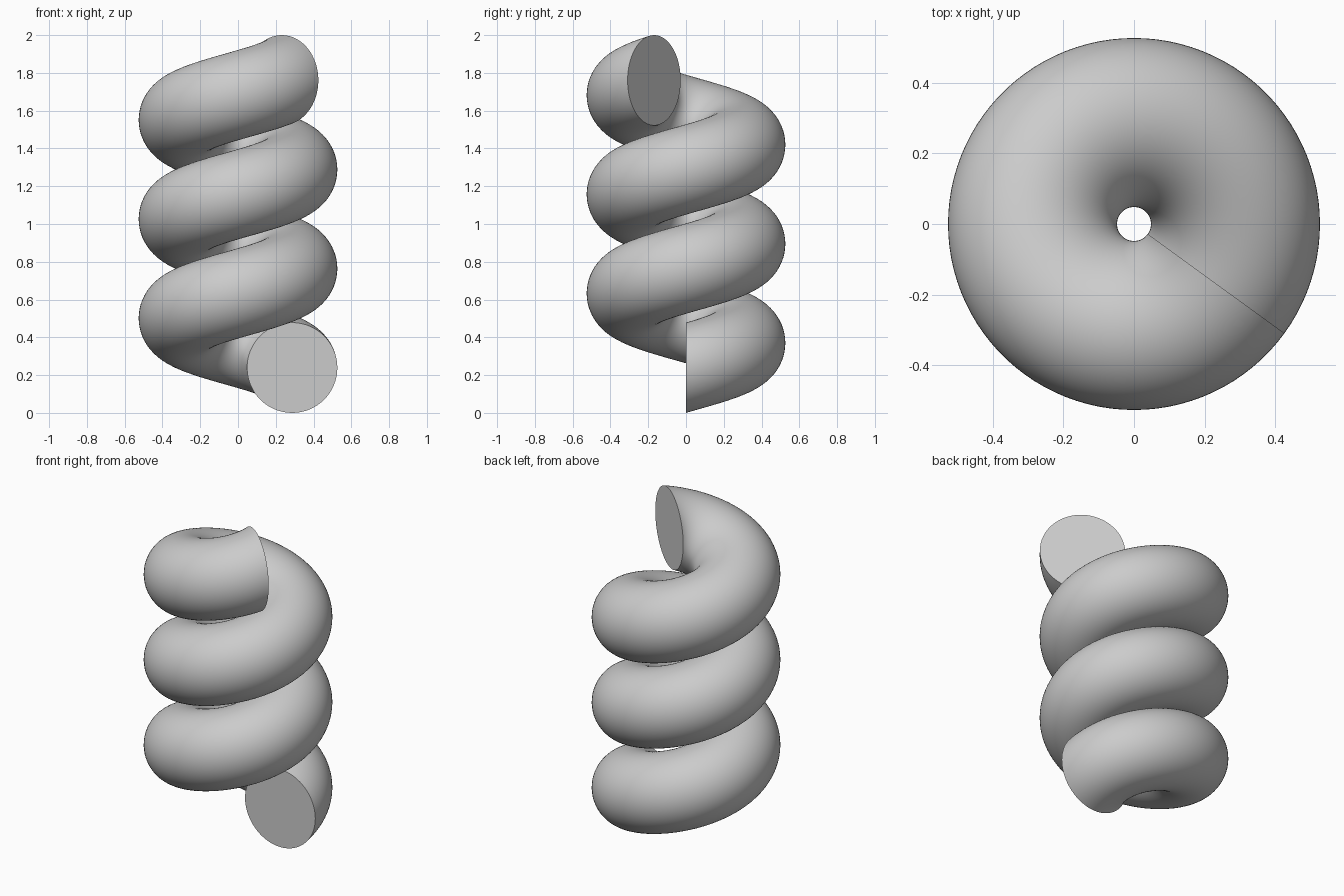
import bpy, bmesh, math

old = bpy.data.objects.get("Cube")
if old:
    bpy.data.objects.remove(old, do_unlink=True)

COIL_R, TUBE_R = 0.287, 0.239
TURNS, HEIGHT = 2.9, 2.0
STEPS, SIDES = 290, 64

grey = bpy.data.materials.new("plain grey")
grey.use_nodes = True
colour = (0.6, 0.6, 0.6, 1)
grey.diffuse_color = colour
grey.node_tree.nodes["Principled BSDF"].inputs["Base Color"].default_value = colour


def ring(bm, t):
    """Upright circular section at fraction t along the helix."""
    turn = t * TURNS * math.tau
    z = TUBE_R + t * (HEIGHT - 2 * TUBE_R)
    verts = []
    for i in range(SIDES):
        a = math.tau * i / SIDES
        d = COIL_R + TUBE_R * math.cos(a)
        verts.append(bm.verts.new((d * math.cos(turn), d * math.sin(turn),
                                   z + TUBE_R * math.sin(a))))
    return verts


# Tube swept up the helix
bm = bmesh.new()
rings = [ring(bm, s / STEPS) for s in range(STEPS + 1)]
for low, high in zip(rings, rings[1:]):
    for i in range(SIDES):
        j = (i + 1) % SIDES
        bm.faces.new((low[i], high[i], high[j], low[j]))

# Flat end caps
bm.faces.new(rings[0])
bm.faces.new(rings[-1][::-1])
bmesh.ops.recalc_face_normals(bm, faces=bm.faces)

mesh = bpy.data.meshes.new("coil_spring")
bm.to_mesh(mesh)
bm.free()
mesh.materials.append(grey)
coil = bpy.data.objects.new("coil_spring", mesh)
bpy.context.collection.objects.link(coil)

# Smooth tube with crisp cap rims
bpy.ops.object.select_all(action="DESELECT")
coil.select_set(True)
bpy.context.view_layer.objects.active = coil
bpy.ops.object.shade_smooth_by_angle(angle=math.radians(35))
